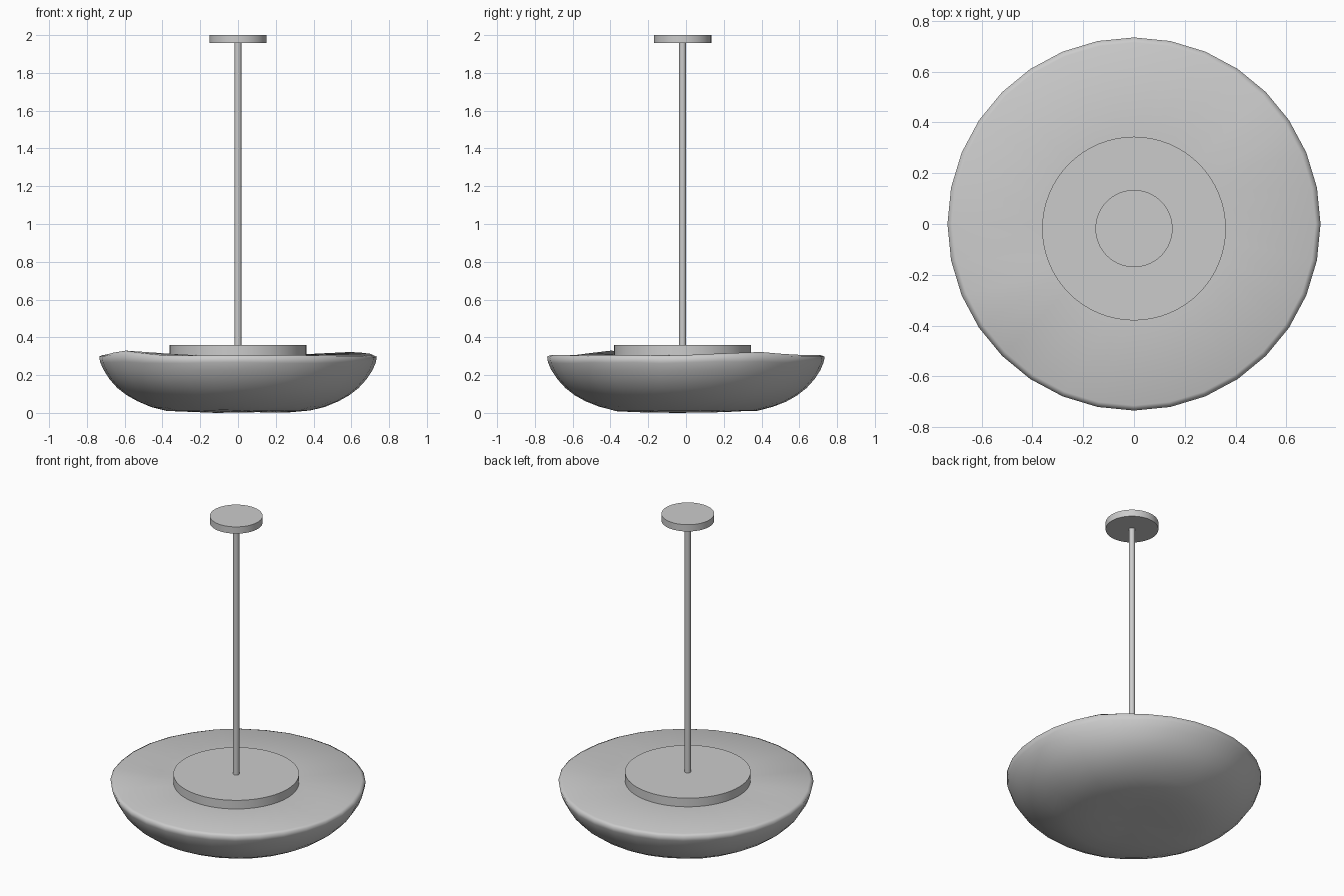
import bpy, bmesh, math, random
from mathutils import Vector, noise

if "Cube" in bpy.data.objects:
    bpy.data.objects.remove(bpy.data.objects["Cube"])

random.seed(4)
CY = -0.018  # the fitting sits slightly forward of the bowl centre


def cylinder(name, radius, z0, z1, sides=64):
    bpy.ops.mesh.primitive_cylinder_add(vertices=sides, radius=radius, depth=z1 - z0,
                                        location=(0, CY, (z0 + z1) / 2))
    ob = bpy.context.object
    ob.name = name
    bpy.ops.object.shade_smooth_by_angle(angle=math.radians(40))
    return ob


def bump(angle, centre, width, height):
    d = (angle - centre + math.pi) % (2 * math.pi) - math.pi
    return height * max(0, 1 - abs(d) / width)


# Hand-formed alabaster bowl: lathed rings with uneven surface and rim
SIDES = 32
profile = [(0.12, 0.003), (0.26, 0.005), (0.38, 0.012), (0.46, 0.032), (0.53, 0.06),
           (0.59, 0.094), (0.64, 0.133), (0.68, 0.178), (0.71, 0.225),
           (0.728, 0.265), (0.735, 0.297), (0.715, 0.306)]
bm = bmesh.new()
rings = []
for k, (r, z) in enumerate(profile):
    ring = []
    for i in range(SIDES):
        a = 2 * math.pi * i / SIDES
        p = Vector((r * math.cos(a), r * math.sin(a), z))
        n = noise.noise(p * 6)
        if k < 10:
            p.x *= 1 + 0.012 * n
            p.y *= 1 + 0.012 * n
            p.z = max(0, p.z + 0.006 * n)
        if k >= 9:
            w = (k - 8) / 3
            p.z += w * (bump(a, math.radians(213), 0.4, 0.025)
                        + bump(a, math.radians(30), 0.45, 0.018) + 0.004 * n)
        ring.append(bm.verts.new(p))
    rings.append(ring)
for lo, hi in zip(rings, rings[1:]):
    for i in range(SIDES):
        j = (i + 1) % SIDES
        bm.faces.new((lo[i], lo[j], hi[j], hi[i]))

# Bowl underside pole and closed, nearly flat top
bottom = bm.verts.new((0, 0, 0.008))
inner = [bm.verts.new((0.34 * math.cos(2 * math.pi * i / SIDES),
                       0.34 * math.sin(2 * math.pi * i / SIDES), 0.305)) for i in range(SIDES)]
for i in range(SIDES):
    j = (i + 1) % SIDES
    bm.faces.new((bottom, rings[0][j], rings[0][i]))
    bm.faces.new((rings[-1][i], rings[-1][j], inner[j], inner[i]))
bm.faces.new(inner)
bmesh.ops.recalc_face_normals(bm, faces=bm.faces)
for f in bm.faces:
    f.smooth = True
mesh = bpy.data.meshes.new("bowl_shade")
bm.to_mesh(mesh)
bm.free()
bpy.context.collection.objects.link(bpy.data.objects.new("bowl_shade", mesh))

# Cover plate, hanging rod and ceiling canopy
cylinder("cover_plate", 0.362, 0.30, 0.36)
cylinder("hanging_rod", 0.018, 0.355, 1.965, 32)
cylinder("ceiling_canopy", 0.152, 1.957, 2.0)
